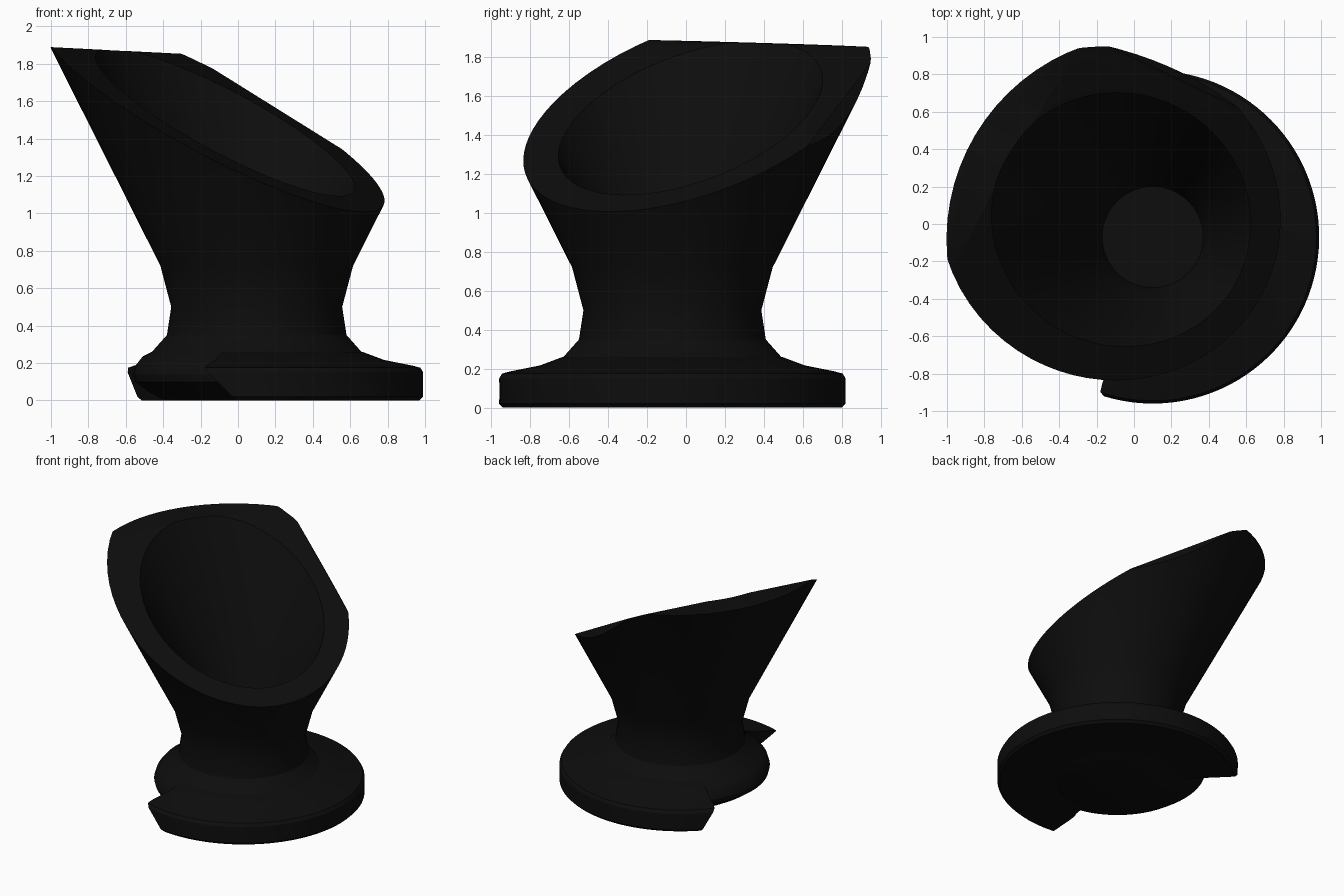
import bpy, bmesh, math
from mathutils import Vector

cube = bpy.data.objects.get("Cube")
if cube:
    bpy.data.objects.remove(cube, do_unlink=True)

AXIS = Vector((0.1, -0.07, 0))
SEGMENTS = 72

# Single dark material
black = bpy.data.materials.new("matte black")
black.use_nodes = True
colour = (0.004, 0.004, 0.004, 1)
black.diffuse_color = colour
black.node_tree.nodes["Principled BSDF"].inputs["Base Color"].default_value = colour
black.node_tree.nodes["Principled BSDF"].inputs["Roughness"].default_value = 0.8


def revolve(name, profile, angles=None):
    """Turn a closed (radius, height) profile; angles(z) gives a partial sweep."""
    bm = bmesh.new()
    full = angles is None
    count = SEGMENTS if full else SEGMENTS + 1
    rings = []
    for i in range(count):
        ring = []
        for r, z in profile:
            a, b = (0, 360) if full else angles(z)
            t = math.radians(a + (b - a) * i / SEGMENTS)
            ring.append(bm.verts.new(AXIS + Vector((r * math.cos(t), r * math.sin(t), z))))
        rings.append(ring)
    n = len(profile)
    for i in range(SEGMENTS):
        p, q = rings[i], rings[(i + 1) % count]
        for j in range(n):
            k = (j + 1) % n
            bm.faces.new((p[j], q[j], q[k], p[k]))
    if not full:
        bm.faces.new(rings[0])
        bm.faces.new(rings[-1])
    bmesh.ops.remove_doubles(bm, verts=bm.verts, dist=0.0002)
    bmesh.ops.recalc_face_normals(bm, faces=bm.faces)
    mesh = bpy.data.meshes.new(name)
    bm.to_mesh(mesh)
    bm.free()
    obj = bpy.data.objects.new(name, mesh)
    bpy.context.collection.objects.link(obj)
    mesh.materials.append(black)
    return obj


def slice_off(obj, point, normal):
    """Remove everything on the normal side of a plane."""
    n = Vector(normal).normalized()
    bpy.ops.mesh.primitive_cube_add(size=6, location=Vector(point) + n * 3)
    cutter = bpy.context.object
    cutter.name = "plane_cutter"
    cutter.rotation_euler = n.to_track_quat('Z', 'Y').to_euler()
    cutter.data.materials.append(black)
    cutter.hide_render = True
    mod = obj.modifiers.new("cut", 'BOOLEAN')
    mod.operation = 'DIFFERENCE'
    mod.solver = 'EXACT'
    mod.object = cutter
    bpy.ops.object.select_all(action='DESELECT')
    obj.select_set(True)
    bpy.context.view_layer.objects.active = obj
    bpy.ops.object.modifier_apply(modifier=mod.name)
    bpy.data.objects.remove(cutter, do_unlink=True)


def smooth(obj):
    bpy.ops.object.select_all(action='DESELECT')
    obj.select_set(True)
    bpy.context.view_layer.objects.active = obj
    bpy.ops.object.shade_smooth_by_angle(angle=math.radians(30))


# Thick flared vessel: foot core, waist, outer cone, then inner cone to the floor
vessel = revolve("vessel", [
    (0, 0.004), (0.5, 0.004), (0.58, 0.05), (0.65, 0.1), (0.66, 0.14),
    (0.645, 0.19), (0.61, 0.235), (0.56, 0.26), (0.48, 0.35), (0.457, 0.5),
    (0.515, 0.72), (1.16, 2.0), (0.95, 2.0), (0.315, 0.7), (0.27, 0.5), (0, 0.5)])

# Nearly level rim, slanted mouth and a chipped back edge
slice_off(vessel, (-1, -0.23, 1.89), (0.012, 0.024, 1))
slice_off(vessel, (-0.668, 0.354, 1.875), (0.494, -0.273, 1))
slice_off(vessel, (-0.15, 0.96, 1.78), (0.72, 0.77, 0.57))
smooth(vessel)


# Foot flange with a broken-out sector whose ends are undercut
def flange_span(z):
    under = 1 - min(z / 0.18, 1)
    return -109 + 12 * under, 142 - 7 * under


flange = revolve("foot_flange", [
    (0.45, 0), (0.87, 0), (0.89, 0.02), (0.89, 0.15), (0.875, 0.175),
    (0.83, 0.187), (0.68, 0.217), (0.565, 0.26), (0.45, 0.26)], flange_span)
smooth(flange)
